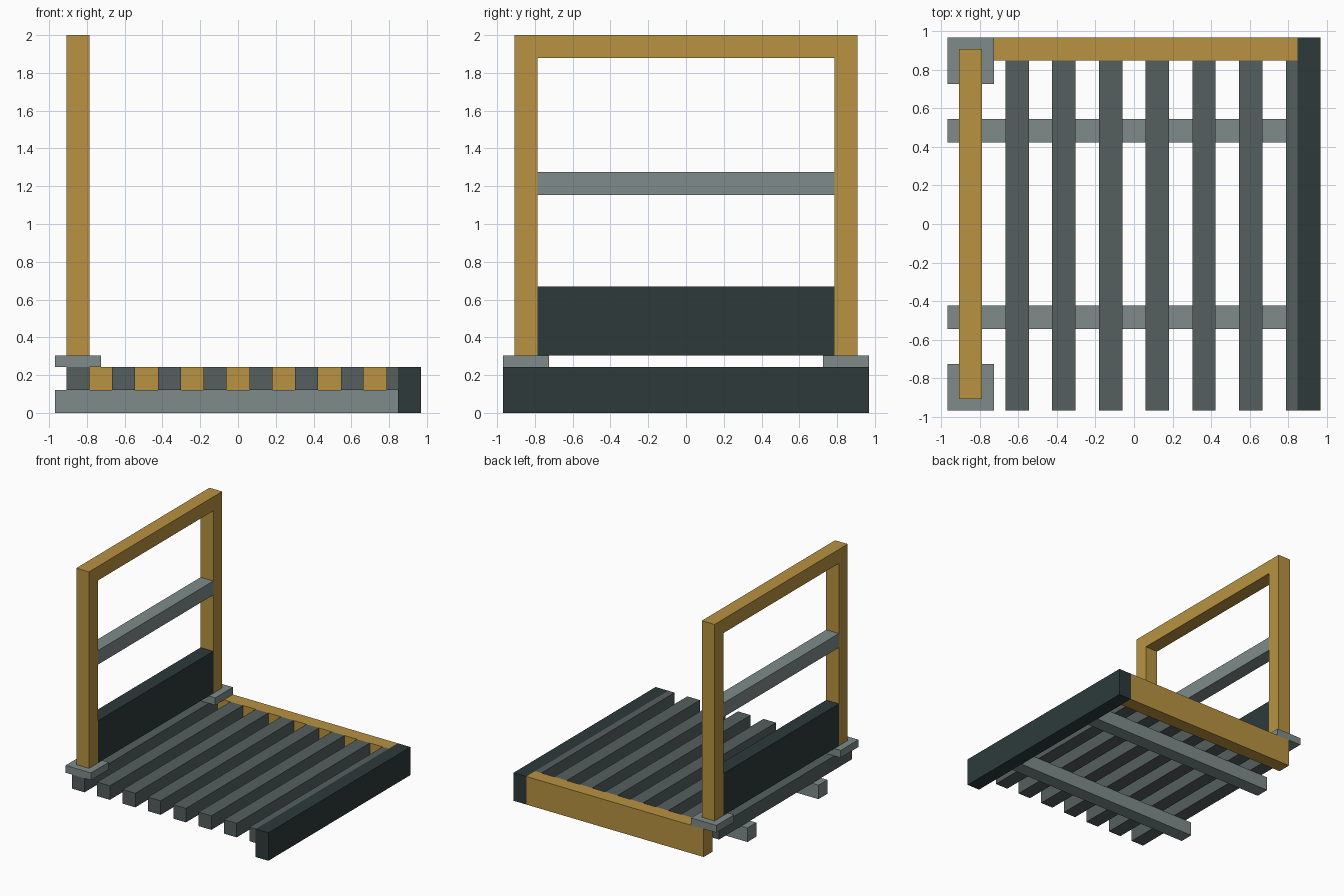
import bpy

if "Cube" in bpy.data.objects:
    bpy.data.objects.remove(bpy.data.objects["Cube"])


def material(name, rgb):
    m = bpy.data.materials.new(name)
    m.diffuse_color = (*rgb, 1)
    m.use_nodes = True
    m.node_tree.nodes["Principled BSDF"].inputs["Base Color"].default_value = m.diffuse_color
    return m


timber = material("yellow timber", (0.48, 0.29, 0.053))
light = material("light grey", (0.209, 0.258, 0.254))
slate = material("slate grey", (0.091, 0.114, 0.114))
dark = material("dark grey", (0.026, 0.042, 0.042))


def box(name, x, y, z, mat):
    """Box spanning the given (min, max) range on each axis."""
    spans = (x, y, z)
    bpy.ops.mesh.primitive_cube_add(size=1, location=[(a + b) / 2 for a, b in spans])
    ob = bpy.context.object
    ob.name = name
    ob.scale = [b - a for a, b in spans]
    bpy.ops.object.transform_apply(location=False, rotation=False, scale=True)
    ob.data.materials.append(mat)
    return ob


T = 0.121          # timber thickness
DECK = 2 * T       # deck height
PLATE = 0.305      # top of the post plates
E = 0.968          # outer edge
POST = (-0.908, -0.787)

# Joists under the deck
for s in (-1, 1):
    box("joist", (-E, E - T), (s * 0.484 - T / 2, s * 0.484 + T / 2), (0, T), light)

# Deck slats, the last one butting into the side beam
for i in range(8):
    x = POST[0] + i * 0.2421
    box("deck_slat", (x, min(x + T, E - T)), (-E, E - T), (T, DECK), slate)

# Edge beams
box("side_beam", (E - T, E), (-E, E), (0, DECK), dark)
box("back_beam", (-E + T, E - T), (E - T, E), (0, DECK), timber)

# Posts on base plates
for s in (-1, 1):
    y0, y1 = sorted((s * E, s * (E - DECK)))
    box("post_plate", (-E, -E + DECK), (y0, y1), (DECK, PLATE), light)
    y0, y1 = sorted((s * POST[0], s * POST[1]))
    box("post", POST, (y0, y1), (PLATE, 2 - T), timber)

# Rails and kick board between the posts
box("top_rail", POST, (POST[0], -POST[0]), (2 - T, 2), timber)
box("middle_rail", POST, (POST[1], -POST[1]), (1.153, 1.274), light)
box("kick_board", POST, (POST[1], -POST[1]), (PLATE, 0.668), dark)
